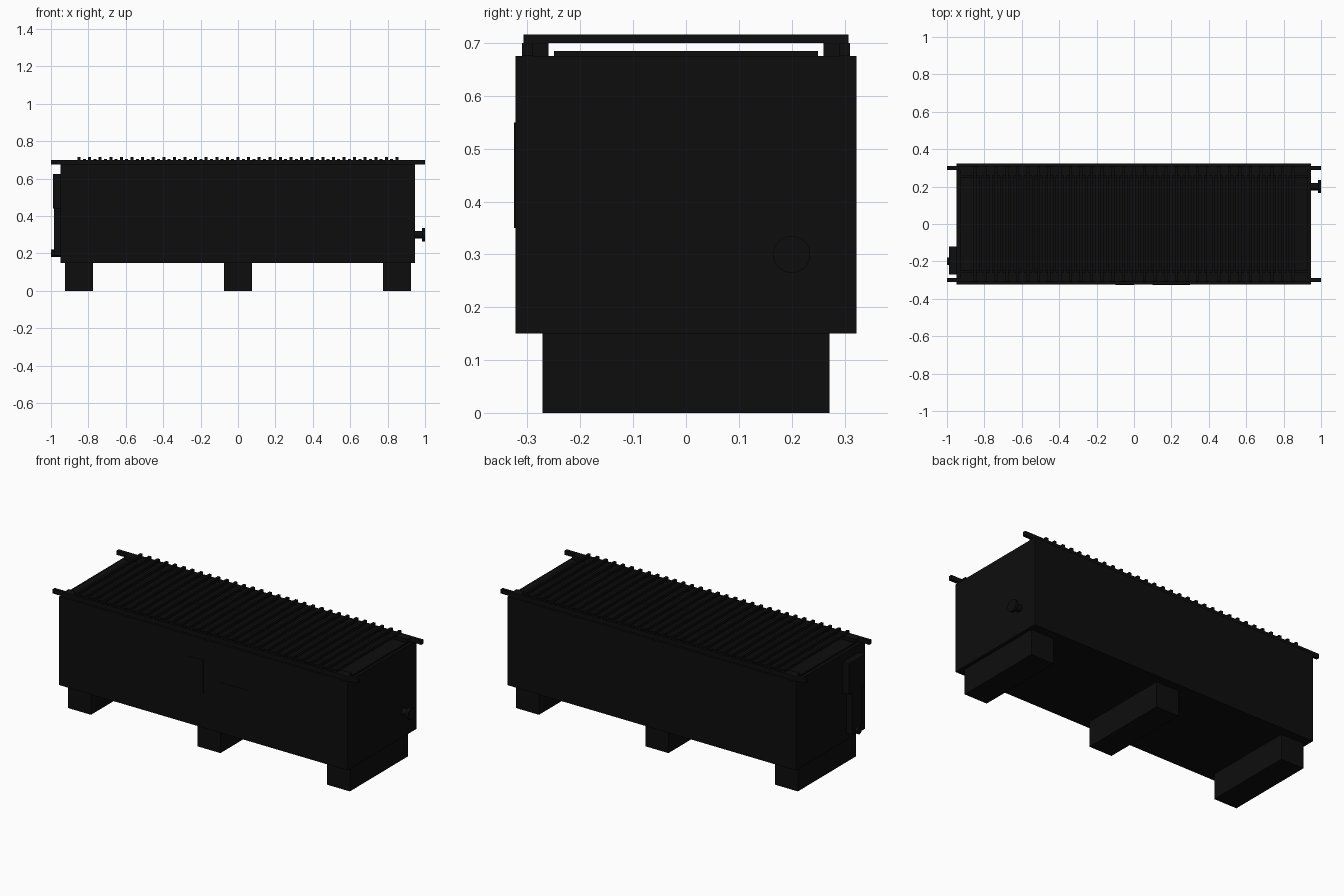
import bpy
import bmesh
import math
from mathutils import Matrix, Vector

cube = bpy.data.objects.get("Cube")
if cube:
    bpy.data.objects.remove(cube, do_unlink=True)

black = bpy.data.materials.new("near black")
black.use_nodes = True
shade = (0.004, 0.004, 0.004, 1)
black.diffuse_color = shade
black.node_tree.nodes["Principled BSDF"].inputs["Base Color"].default_value = shade


def finish(name, bm):
    mesh = bpy.data.meshes.new(name)
    bm.to_mesh(mesh)
    bm.free()
    mesh.materials.append(black)
    obj = bpy.data.objects.new(name, mesh)
    bpy.context.collection.objects.link(obj)
    return obj


def add_box(bm, low, high):
    low, high = Vector(low), Vector(high)
    size = high - low
    matrix = Matrix.Translation((low + high) / 2) @ Matrix.Diagonal((*size, 1))
    bmesh.ops.create_cube(bm, size=1, matrix=matrix)


def boxes(name, *spans):
    bm = bmesh.new()
    for low, high in spans:
        add_box(bm, low, high)
    return finish(name, bm)


def disc_x(name, x0, x1, y, z, radius):
    bm = bmesh.new()
    matrix = Matrix.Translation(((x0 + x1) / 2, y, z)) @ Matrix.Rotation(math.pi / 2, 4, "Y")
    bmesh.ops.create_cone(bm, cap_ends=True, segments=32, radius1=radius,
                          radius2=radius, depth=x1 - x0, matrix=matrix)
    for face in bm.faces:
        face.smooth = len(face.verts) == 4
    for edge in bm.edges:
        edge.smooth = edge.calc_face_angle(0) < 0.6
    return finish(name, bm)


# Tank and the three cross feet
boxes("tank", ((-0.948, -0.323, 0.15), (0.946, 0.323, 0.675)))
for label, x in (("right", -0.85), ("middle", 0), ("left", 0.85)):
    boxes(label + "_foot", ((x - 0.075, -0.272, 0), (x + 0.075, 0.272, 0.15)))

# Lid panel, long rails and their inner ledges
boxes("lid", ((-0.93, -0.25, 0.67), (0.93, 0.25, 0.685)))
for label, side in (("front", -1), ("back", 1)):
    boxes(label + "_rail", ((-1, side * 0.3 - 0.01, 0.675), (1, side * 0.3 + 0.01, 0.7)))
    boxes(label + "_ledge", ((-0.93, side * 0.275 - 0.015, 0.675),
                             (0.93, side * 0.275 + 0.015, 0.7)))

# Cross slats with thinner bars between them
count, reach = 31, 0.85
step = 2 * reach / (count - 1)
slats, bars = bmesh.new(), bmesh.new()
for i in range(count):
    x = -reach + i * step
    add_box(slats, (x - 0.008, -0.308, 0.7), (x + 0.008, 0.308, 0.716))
    if i < count - 1:
        x += step / 2
        add_box(bars, (x - 0.008, -0.3, 0.7), (x + 0.008, 0.3, 0.706))
finish("cross_slats", slats)
finish("thin_cross_bars", bars)

# Thin plates on the front
boxes("tall_front_plate", ((-0.1, -0.326, 0.35), (0, -0.322, 0.55)))
boxes("wide_front_plate", ((0.1, -0.326, 0.35), (0.3, -0.322, 0.45)))

# Control box, its lower conduit and end knob
boxes("control_box", ((-0.988, -0.27, 0.44), (-0.945, -0.12, 0.625)))
boxes("conduit", ((-0.985, -0.24, 0.19), (-0.945, -0.15, 0.44)))
disc_x("conduit_knob", -1, -0.945, -0.2, 0.2, 0.02)

# Drain outlet on the left end
disc_x("drain_pipe", 0.94, 0.985, 0.2, 0.3, 0.02)
disc_x("drain_flange", 0.985, 1, 0.2, 0.3, 0.035)
